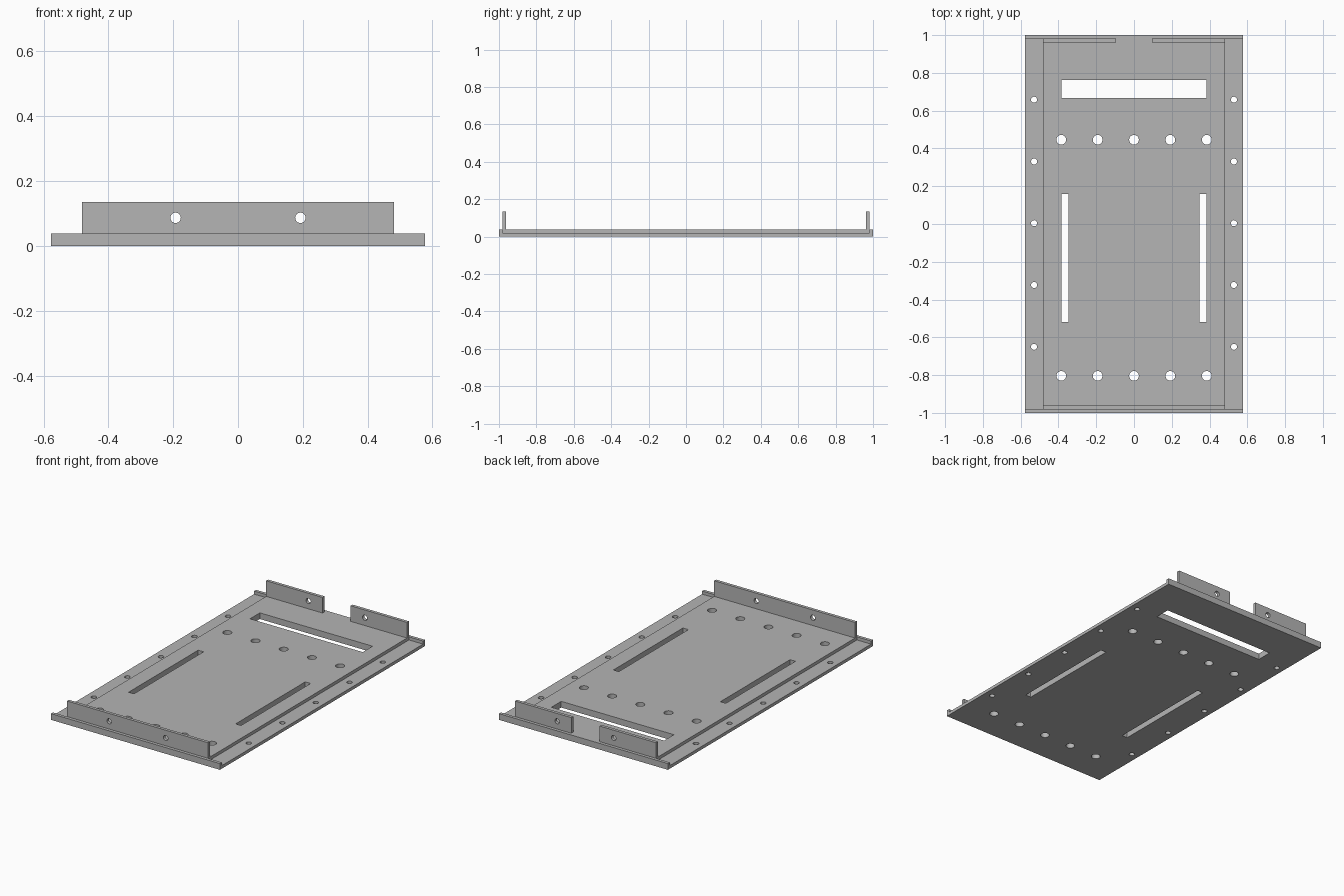
import bpy, bmesh, math
from mathutils import Matrix, Vector

if "Cube" in bpy.data.objects:
    bpy.data.objects.remove(bpy.data.objects["Cube"], do_unlink=True)

# One grey sheet metal
metal = bpy.data.materials.new("sheet_grey")
metal.use_nodes = True
grey = (0.46, 0.46, 0.46, 1)
metal.diffuse_color = grey
metal.node_tree.nodes["Principled BSDF"].inputs["Base Color"].default_value = grey

# Main sizes
T = 0.0192            # sheet thickness
HALF_W = 0.577        # half width of the lower tray
HALF_IN = 0.481       # half width of the inner tray
RIM = 1 - T           # inside of the lower tray's end lips
TOP = 0.1346          # top of the flanges
GAP = 0.096           # half of the gap between the back flanges


def add_box(bm, lo, hi):
    size = Vector(hi) - Vector(lo)
    mid = (Vector(hi) + Vector(lo)) / 2
    m = Matrix.Translation(mid) @ Matrix.Diagonal((*size, 1))
    bmesh.ops.create_cube(bm, size=1, matrix=m)


def add_rod(bm, centre, radius, axis="Z"):
    turn = Matrix.Rotation(math.pi / 2, 4, "X") if axis == "Y" else Matrix()
    depth = 0.2 if axis == "Z" else 3
    bmesh.ops.create_cone(bm, cap_ends=True, segments=32, radius1=radius,
                          radius2=radius, depth=depth,
                          matrix=Matrix.Translation(centre) @ turn)


def finish(name, bm):
    bmesh.ops.recalc_face_normals(bm, faces=bm.faces)
    mesh = bpy.data.meshes.new(name)
    bm.to_mesh(mesh)
    bm.free()
    mesh.materials.append(metal)
    ob = bpy.data.objects.new(name, mesh)
    bpy.context.collection.objects.link(ob)
    return ob


def box(name, lo, hi):
    bm = bmesh.new()
    add_box(bm, lo, hi)
    return finish(name, bm)


def cut(ob, cutter):
    mod = ob.modifiers.new("holes", "BOOLEAN")
    mod.operation = "DIFFERENCE"
    mod.solver = "EXACT"
    mod.object = cutter
    bpy.ops.object.select_all(action="DESELECT")
    bpy.context.view_layer.objects.active = ob
    ob.select_set(True)
    bpy.ops.object.modifier_apply(modifier=mod.name)
    bpy.ops.object.shade_smooth_by_angle(angle=math.radians(30))


# Lower tray: U profile with low end lips, swept across the width
bm = bmesh.new()
profile = [(-1, 0), (1, 0), (1, 2 * T), (RIM, 2 * T), (RIM, T),
           (-RIM, T), (-RIM, 2 * T), (-1, 2 * T)]
face = bm.faces.new([bm.verts.new((-HALF_W, y, z)) for y, z in profile])
swept = bmesh.ops.extrude_face_region(bm, geom=[face])["geom"]
bmesh.ops.translate(bm, vec=(2 * HALF_W, 0, 0),
                    verts=[v for v in swept if isinstance(v, bmesh.types.BMVert)])
lower_tray = finish("lower_tray", bm)

# Inner plate and its upright end flanges
inner_plate = box("inner_plate", (-HALF_IN, -RIM, T), (HALF_IN, RIM, 2 * T))
flanges = [
    box("front_flange", (-HALF_IN, -RIM, 2 * T), (HALF_IN, T - RIM, TOP)),
    box("back_left_flange", (GAP, RIM - T, 2 * T), (HALF_IN, RIM, TOP)),
    box("back_right_flange", (-HALF_IN, RIM - T, 2 * T), (-GAP, RIM, TOP)),
]

# Cutter for the slots and holes through the plates
bm = bmesh.new()
add_box(bm, (-0.385, 0.667, -0.1), (0.385, 0.763, 0.1))
for x in (-0.3655, 0.3655):
    add_box(bm, (x - 0.0185, -0.519, -0.1), (x + 0.0185, 0.16, 0.1))
for i in range(-2, 3):
    for y in (0.446, -0.804):
        add_rod(bm, (i * 0.1925, y, 0), 0.0256)
    for side in (-1, 1):
        add_rod(bm, (side * 0.529, 0.004 + i * 0.327, 0), 0.016)
plate_cutter = finish("plate_cutter", bm)

# Cutter for the flange holes
bm = bmesh.new()
for x in (-0.1925, 0.1925):
    add_rod(bm, (x, 0, 0.0865), 0.016, "Y")
flange_cutter = finish("flange_cutter", bm)

for plate in (lower_tray, inner_plate):
    cut(plate, plate_cutter)
for flange in flanges:
    cut(flange, flange_cutter)
for helper in (plate_cutter, flange_cutter):
    bpy.data.objects.remove(helper, do_unlink=True)
